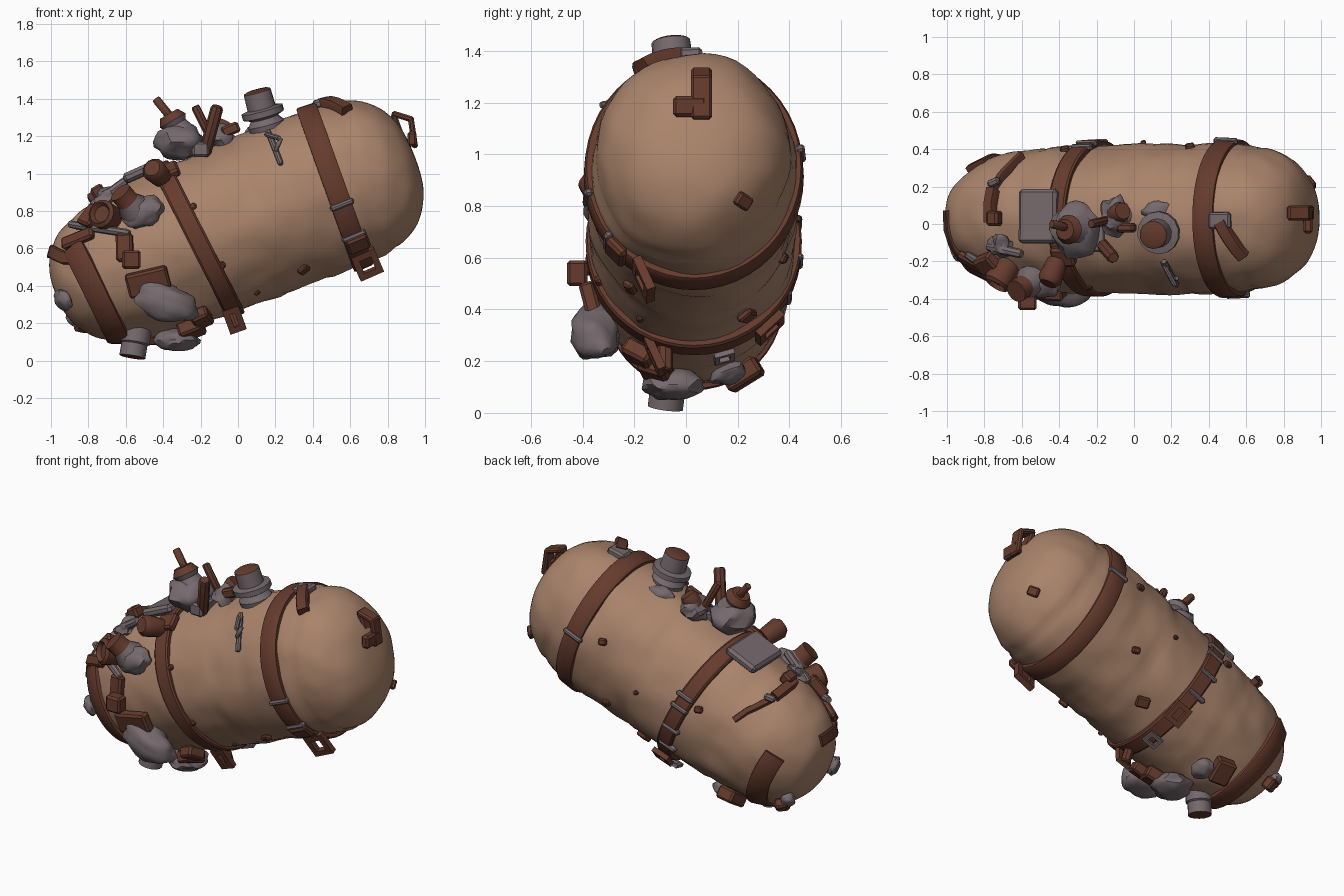
import bpy, bmesh
from math import sin, cos, acos, pi, radians, exp
from mathutils import Vector, Matrix, noise

if "Cube" in bpy.data.objects:
    bpy.data.objects.remove(bpy.data.objects["Cube"])


def material(name, rgb):
    m = bpy.data.materials.new(name)
    m.use_nodes = True
    m.diffuse_color = (*rgb, 1)
    bsdf = m.node_tree.nodes["Principled BSDF"]
    bsdf.inputs["Base Color"].default_value = (*rgb, 1)
    bsdf.inputs["Roughness"].default_value = 0.8
    return m


CANVAS = material("tan canvas", (0.4, 0.23, 0.147))
LEATHER = material("brown leather", (0.13, 0.044, 0.026))
METAL = material("grey metal", (0.18, 0.143, 0.152))

# The roll lies along a tilted axis; s runs along it, a runs round it from the top to the front
TILT = radians(21)
AXIS = Vector((cos(TILT), 0, sin(TILT)))
UP = Vector((-sin(TILT), 0, cos(TILT)))
MID = Vector((0, 0.03, 0.73))
LOW, HIGH = -1.045, 1.012


def radius(s):
    end, power = (LOW, 4) if s < 0 else (HIGH, 5.5)
    return (0.435 + 0.02 * s) * max(0, 1 - abs(s / end) ** power) ** 0.4


def skin(s, a, grow=0):
    r = radius(s) + grow
    return MID + AXIS * s + UP * r * cos(a) + Vector((0, -0.91 * r * sin(a), 0))


def frame(s, a, lift=0, spin=0):
    """Matrix on the skin: X along the roll, Y round it, Z outward."""
    along = (skin(s + 0.01, a) - skin(s - 0.01, a)).normalized()
    out = (skin(s, a + 0.01) - skin(s, a - 0.01)).cross(along).normalized()
    m = Matrix((along, out.cross(along), out)).transposed().to_4x4()
    return Matrix.Translation(skin(s, a) + out * lift) @ m @ Matrix.Rotation(radians(spin), 4, "Z")


def at(x, z, side=1, lift=0, spin=0):
    """Frame on the skin found from x and z; side -1 is the back."""
    p = Vector((x, 0, z - MID.z))
    s = p.dot(AXIS)
    t = p.dot(UP) / max(radius(s), 0.05)
    return frame(s, side * acos(max(-1, min(1, t))), lift, spin)


def finish(name, bm, mats, matrix=None, angle=40):
    bmesh.ops.recalc_face_normals(bm, faces=bm.faces)
    mesh = bpy.data.meshes.new(name)
    bm.to_mesh(mesh)
    bm.free()
    for m in mats:
        mesh.materials.append(m)
    ob = bpy.data.objects.new(name, mesh)
    bpy.context.collection.objects.link(ob)
    if matrix:
        ob.matrix_world = matrix
    bpy.ops.object.select_all(action="DESELECT")
    ob.select_set(True)
    bpy.context.view_layer.objects.active = ob
    bpy.ops.object.shade_smooth_by_angle(angle=radians(angle))


def skin_grid(bm, rows, closed):
    for i in range(len(rows) if closed else len(rows) - 1):
        a, b = rows[i], rows[(i + 1) % len(rows)]
        for j in range(len(a)):
            k = (j + 1) % len(a)
            bm.faces.new((a[j], a[k], b[k], b[j]))


def block(name, matrix, size, mat, bevel=0.012):
    bm = bmesh.new()
    bmesh.ops.create_cube(bm, size=1, matrix=Matrix.Diagonal((*size, 1)))
    bmesh.ops.bevel(bm, geom=bm.edges[:], offset=min(bevel, min(size) * 0.3), segments=1, affect="EDGES")
    finish(name, bm, [mat], matrix, 25)


def buckle(name, matrix, w, h, mat, bar=0.03, hang=0):
    bm = bmesh.new()
    for x, y, sx, sy in ((w / 2, 0, bar, h + bar), (-w / 2, 0, bar, h + bar),
                         (0, h / 2, w, bar), (0, -h / 2, w, bar)):
        bmesh.ops.create_cube(bm, size=1, matrix=Matrix.Translation((x, y, 0)) @ Matrix.Diagonal((sx, sy, bar, 1)))
    finish(name, bm, [mat], matrix @ Matrix.Rotation(hang, 4, "X"), 25)


def pouch(name, matrix, size, mat, rough=0.25):
    bm = bmesh.new()
    bmesh.ops.create_icosphere(bm, subdivisions=3, radius=1)
    for v in bm.verts:
        v.co *= 1 + rough * noise.noise(v.co * 1.7 + matrix.translation * 9)
        v.co = Vector(c * k for c, k in zip(v.co, size))
    finish(name, bm, [mat], matrix)


def turned(name, base, tip, profile, mats, split=2, sides=14):
    """Lathe from base to tip; faces past the split fraction take the second colour."""
    base, tip = Vector(base), Vector(tip)
    length = (tip - base).length
    bm = bmesh.new()
    rows = [[bm.verts.new((r * cos(2 * pi * j / sides), r * sin(2 * pi * j / sides), h * length))
             for j in range(sides)] for r, h in profile]
    skin_grid(bm, rows, False)
    bm.faces.new(rows[0])
    bm.faces.new(rows[-1])
    for f in bm.faces:
        f.material_index = int(f.calc_center_median().z > split * length)
    turn = (tip - base).to_track_quat("Z", "Y").to_matrix().to_4x4()
    finish(name, bm, mats, Matrix.Translation(base) @ turn)


def rod(name, base, tip, r, mat):
    turned(name, base, tip, ((r * 0.85, 0), (r, 0.1), (r, 0.95), (r * 0.8, 1)), [mat], sides=8)


def strap(name, path, width, thick, mat, closed=False):
    """Flat strip following (s, a) points on the skin."""
    bm = bmesh.new()
    pts = [frame(s, a) for s, a in path]
    rows = []
    for i, m in enumerate(pts):
        after = pts[(i + 1) % len(pts)] if closed else pts[min(i + 1, len(pts) - 1)]
        before = pts[i - 1] if closed else pts[max(i - 1, 0)]
        out = m.col[2].to_3d()
        side = (after.translation - before.translation).cross(out).normalized() * width / 2
        rows.append([bm.verts.new(m.translation + side * x + out * h) for x, h in
                     ((-1, -0.03), (-1, thick * 0.7), (-0.8, thick), (0.8, thick), (1, thick * 0.7), (1, -0.03))])
    skin_grid(bm, rows, closed)
    if not closed:
        bm.faces.new(rows[0])
        bm.faces.new(rows[-1])
    finish(name, bm, [mat], None, 35)


# Padded canvas roll with creases and soft wrinkles
bm = bmesh.new()
rows = []
for i in range(73):
    s = (LOW + HIGH) / 2 + (HIGH - LOW) / 2 * sin(pi * (i / 72 - 0.5))
    row = []
    for j in range(56):
        a = 2 * pi * j / 56
        p = skin(s, a)
        crease = sum(d * exp(-((s - c - 0.03 * sin(2 * a + c)) / 0.02) ** 2)
                     for c, d in ((0.1, 0.01), (0.33, 0.008), (0.71, 0.01), (-0.5, 0.008)))
        puff = 0.016 * noise.noise(p * 4) + 0.01 * noise.noise(p * 9)
        row.append(bm.verts.new(skin(s, a, (puff - crease) * min(1, radius(s) * 4))))
    rows.append(row)
skin_grid(bm, rows, False)
bmesh.ops.remove_doubles(bm, verts=bm.verts, dist=0.0005)
finish("canvas_roll", bm, [CANVAS], None, 60)

# Belts round the roll
turn = [2 * pi * i / 48 for i in range(48)]
strap("upper_belt", [(0.555 + 0.01 * cos(a), a) for a in turn], 0.112, 0.024, LEATHER, True)
strap("lower_belt", [(-0.23 - 0.045 * cos(a), a) for a in turn], 0.1, 0.026, LEATHER, True)
strap("end_belt", [(-0.845 - 0.03 * cos(a), a) for a in turn if 0.85 < a < 5.15], 0.125, 0.024, LEATHER)
strap("end_belt_tail", [(-0.985, -0.2), (-0.98, 0.3), (-0.96, 0.7), (-0.93, 0.95), (-0.88, 1.1)], 0.07, 0.018, LEATHER)
strap("top_tab", [(0.66 + 0.1 * t, 0.05 + 0.5 * t) for t in (0, 0.25, 0.5, 0.75, 1)], 0.07, 0.04, LEATHER)
strap("end_tab", [(-0.56, -1.05), (-0.59, -0.85), (-0.63, -0.65), (-0.66, -0.45)], 0.035, 0.035, LEATHER)
strap("end_tab_tip", [(-0.66, -0.42), (-0.665, -0.2), (-0.66, 0.05)], 0.06, 0.05, LEATHER)
block("end_tab_ring", frame(-0.65, -0.5, 0.04, 20), (0.07, 0.04, 0.04), METAL)

# Metal keepers and buckles on the belts
for i, deg in enumerate((103, 128, -80)):
    block(f"upper_keeper_{i}", frame(0.555, radians(deg), 0.02), (0.135, 0.03, 0.035), METAL)
for i, deg in enumerate((-68, -78, -98, -118)):
    block(f"lower_keeper_{i}", frame(-0.235, radians(deg), 0.018), (0.12, 0.028, 0.035), METAL)
block("top_clasp", frame(0.66, 0.03, 0.012), (0.12, 0.09, 0.045), METAL)
block("upper_belt_end", frame(0.56, radians(135), 0.025), (0.125, 0.1, 0.04), LEATHER)
buckle("upper_buckle", frame(0.565, radians(155), 0.055), 0.1, 0.11, LEATHER, 0.035, -0.7)
buckle("lower_buckle", frame(-0.2, radians(161), 0.065), 0.06, 0.11, LEATHER, 0.032, -0.8)
buckle("rear_buckle", frame(-0.2, radians(-138), 0.045), 0.08, 0.1, LEATHER)
buckle("rear_ring", frame(-0.2, radians(-165), 0.06), 0.07, 0.06, METAL, 0.02)
rod("belt_hook", (-0.04, -0.08, 0.28), (0.0, -0.08, 0.16), 0.03, LEATHER)
block("belt_knot", at(-0.37, 0.99, 1, 0.025), (0.13, 0.11, 0.05), LEATHER)
turned("belt_stud", (-0.41, -0.2, 0.98), (-0.46, -0.32, 1.03), ((0.055, 0), (0.065, 0.8), (0.045, 1)), [LEATHER])

# Carrying handle on the upper end
block("handle_foot", Matrix.Translation((0.93, 0.015, 1.185)), (0.05, 0.13, 0.08), LEATHER)
for name, x, z, lean, size in (("handle_grip", 0.935, 1.22, -0.15, (0.032, 0.08, 0.17)),
                               ("handle_top", 0.88, 1.305, 0.3, (0.12, 0.08, 0.032)),
                               ("handle_inner", 0.85, 1.265, -0.35, (0.032, 0.07, 0.12))):
    block(name, Matrix.Translation((x, 0.06, z)) @ Matrix.Rotation(lean, 4, "Y"), size, LEATHER)

# Stoppered flask and key on the top
turned("top_flask", (0.17, -0.03, 1.19), (0.1, -0.06, 1.445),
       ((0.09, 0), (0.1, 0.3), (0.075, 0.42), (0.115, 0.48), (0.115, 0.6), (0.078, 0.63), (0.075, 0.97), (0.06, 1)),
       [METAL, LEATHER], 0.98)
pouch("flask_wrap", Matrix.Translation((0.15, 0.07, 1.22)), (0.11, 0.06, 0.05), METAL)
rod("key_stem", (0.16, -0.2, 1.23), (0.23, -0.33, 1.05), 0.016, METAL)
rod("key_bar", (0.15, -0.2, 1.21), (0.22, -0.33, 1.19), 0.014, METAL)
rod("key_bit", (0.2, -0.3, 1.12), (0.23, -0.29, 1.19), 0.013, METAL)

# Round jug, tools and small bundles on the top
pouch("jug", Matrix.Translation((-0.31, -0.03, 1.17)), (0.13, 0.14, 0.1), METAL)
turned("jug_neck", (-0.3, -0.03, 1.2), (-0.37, -0.03, 1.32), ((0.09, 0), (0.065, 0.5), (0.08, 0.7), (0.055, 1)), [METAL, LEATHER], 0.75)
rod("jug_stick", (-0.35, -0.02, 1.29), (-0.44, 0.0, 1.4), 0.023, LEATHER)
rod("long_handle", (-0.18, -0.1, 1.1), (-0.11, -0.18, 1.36), 0.034, LEATHER)
rod("short_handle", (-0.14, 0.02, 1.18), (-0.23, 0.0, 1.36), 0.024, LEATHER)
pouch("top_bundle", Matrix.Translation((-0.09, 0.04, 1.18)), (0.09, 0.1, 0.07), METAL, 0.5)
turned("bundle_cap", (-0.1, 0.05, 1.2), (-0.06, 0.07, 1.27), ((0.05, 0), (0.055, 0.7), (0.045, 1)), [LEATHER])
block("bundle_block", Matrix.Translation((-0.04, -0.02, 1.235)) @ Matrix.Rotation(-0.4, 4, "Y"), (0.1, 0.05, 0.06), LEATHER)
block("bundle_tie", Matrix.Translation((-0.2, -0.06, 1.13)), (0.09, 0.18, 0.08), METAL)
block("saddle_pad", frame(-0.375, -0.03, 0.02), (0.22, 0.29, 0.055), METAL, 0.035)

# Cluster on the lower shoulder
pouch("shoulder_pouch", at(-0.5, 0.78, 1, 0.03), (0.12, 0.08, 0.075), METAL)
turned("shoulder_jar", (-0.51, -0.28, 0.76), (-0.63, -0.36, 0.9), ((0.08, 0), (0.09, 0.4), (0.062, 0.65), (0.062, 1)), [METAL, LEATHER], 0.66)
turned("mug", (-0.66, -0.2, 0.75), (-0.74, -0.33, 0.79), ((0.07, 0), (0.078, 0.9), (0.06, 1), (0.045, 0.85)), [LEATHER])
block("mug_base", at(-0.77, 0.75, 1, 0.03, 30), (0.13, 0.1, 0.07), LEATHER)
rod("shoulder_bar", (-0.9, -0.16, 0.73), (-0.58, -0.36, 0.68), 0.022, METAL)
rod("shoulder_link", (-0.78, -0.12, 0.83), (-0.6, -0.16, 0.96), 0.025, METAL)
block("shoulder_clip", at(-0.74, 0.9, 1, 0.03), (0.07, 0.08, 0.07), LEATHER)
pouch("shoulder_scrap", at(-0.7, 0.86, 1, 0.02), (0.07, 0.06, 0.035), METAL, 0.5)
block("end_cross_strap", at(-0.85, 0.65, 1, 0.01, -18), (0.2, 0.07, 0.045), LEATHER)

# Pouches on the lower front
block("front_tab", at(-0.6, 0.6, 1, 0.03, -20), (0.09, 0.15, 0.05), LEATHER)
block("front_box", Matrix.Translation((-0.57, -0.42, 0.54)), (0.1, 0.08, 0.1), LEATHER)
block("front_flap", at(-0.48, 0.43, 1, 0.035, -6), (0.23, 0.13, 0.06), LEATHER)
pouch("front_pouch", Matrix.Translation((-0.38, -0.35, 0.31)) @ Matrix.Rotation(0.35, 4, "Y"), (0.17, 0.1, 0.1), METAL)
block("low_box", frame(-0.43, radians(160), 0.04, 10), (0.13, 0.12, 0.08), LEATHER)
block("low_box_lid", frame(-0.36, radians(150), 0.035, 10), (0.1, 0.12, 0.07), LEATHER)
pouch("low_bundle", Matrix.Translation((-0.33, -0.05, 0.11)), (0.12, 0.12, 0.06), METAL)

# Capped flask and pouches underneath
turned("bottom_flask", (-0.54, -0.06, 0.17), (-0.565, -0.08, 0.02), ((0.08, 0), (0.08, 0.5), (0.07, 0.55), (0.07, 1)), [METAL, LEATHER], 0.85)
block("rear_pouch", frame(-0.65, radians(-151), 0.03, 15), (0.12, 0.15, 0.08), LEATHER)
pouch("rear_pouch_lid", frame(-0.56, radians(-160), 0.02), (0.06, 0.07, 0.04), METAL)
block("end_loop", at(-0.82, 0.22, -1, 0.04), (0.08, 0.08, 0.06), LEATHER)
pouch("end_loop_pin", at(-0.86, 0.25, -1, 0.03), (0.045, 0.05, 0.035), METAL)
pouch("end_scrap", at(-0.92, 0.33, 1, 0.02), (0.06, 0.06, 0.035), METAL)

# Small leather patches sewn on the canvas
for i, (x, z, side, size) in enumerate((
        (-0.24, 0.82, 1, 0.04), (0.35, 0.49, 1, 0.06), (-0.09, 0.51, 1, 0.045), (0.1, 0.37, 1, 0.03),
        (0.3, 1.0, -1, 0.05), (0.05, 0.75, -1, 0.03), (-0.37, 0.74, -1, 0.05), (0.13, 0.38, -1, 0.08),
        (0.3, 0.6, -1, 0.05), (0.94, 0.82, -1, 0.07))):
    block(f"patch_{i}", at(x, z, side, 0.006, 25), (size, size * 0.8, 0.03), LEATHER, 0.008)
